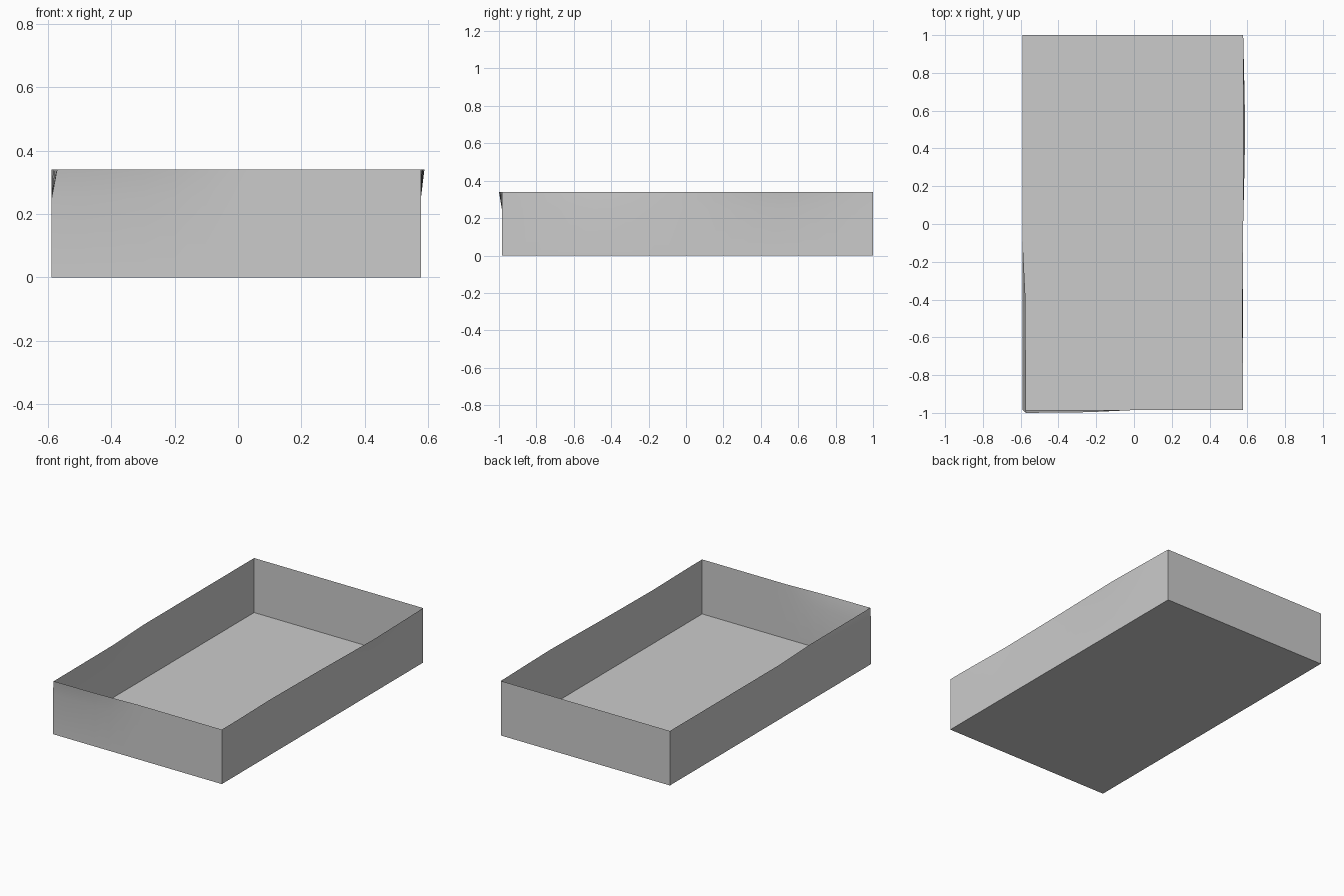
import bpy, bmesh

if "Cube" in bpy.data.objects:
    bpy.data.objects.remove(bpy.data.objects["Cube"])

X0, X1, Y0, Y1, H = -0.589, 0.578, -0.985, 1.0, 0.34

# Sideways offset of the rim along each wall: (position, offset)
LEFT = [(Y0, 0.017), (-0.4, 0.015), (-0.1, 0), (Y1, 0)]
RIGHT = [(Y0, 0), (-0.85, 0), (-0.5, -0.007), (-0.2, -0.003), (0, 0),
         (0.25, 0.006), (0.5, 0.011), (0.75, 0.006), (Y1, 0)]
FRONT = [(X0, -0.015), (-0.25, -0.012), (0, 0), (X1, 0)]


def offset(table, p):
    for (a, u), (b, v) in zip(table, table[1:]):
        if p <= b:
            return u + (v - u) * (p - a) / (b - a)
    return table[-1][1]


def outline(n, m):
    """Points around the tray, counter-clockwise from the front left corner."""
    xs = [X0 + (X1 - X0) * i / n for i in range(n + 1)]
    ys = [Y0 + (Y1 - Y0) * i / m for i in range(m + 1)]
    return ([(x, Y0) for x in xs[:-1]] + [(X1, y) for y in ys[:-1]]
            + [(x, Y1) for x in xs[:0:-1]] + [(X0, y) for y in ys[:0:-1]])


bm = bmesh.new()
rings = []
for z, k in ((0, 0), (0.25, 0), (H, 1)):
    ring = []
    for x, y in outline(12, 20):
        dx = offset(LEFT, y) if x == X0 else offset(RIGHT, y) if x == X1 else 0
        dy = offset(FRONT, x) if y == Y0 else 0
        ring.append(bm.verts.new((x + k * dx, y + k * dy, z)))
    rings.append(ring)

# Floor and thin walls
bm.faces.new(rings[0][::-1])
for low, high in zip(rings, rings[1:]):
    for i in range(len(low)):
        j = (i + 1) % len(low)
        bm.faces.new((low[i], low[j], high[j], high[i]))

mesh = bpy.data.meshes.new("open_tray")
bm.to_mesh(mesh)
bm.free()
tray = bpy.data.objects.new("open_tray", mesh)
bpy.context.collection.objects.link(tray)
bpy.context.view_layer.objects.active = tray
tray.select_set(True)
bpy.ops.object.shade_smooth_by_angle()
